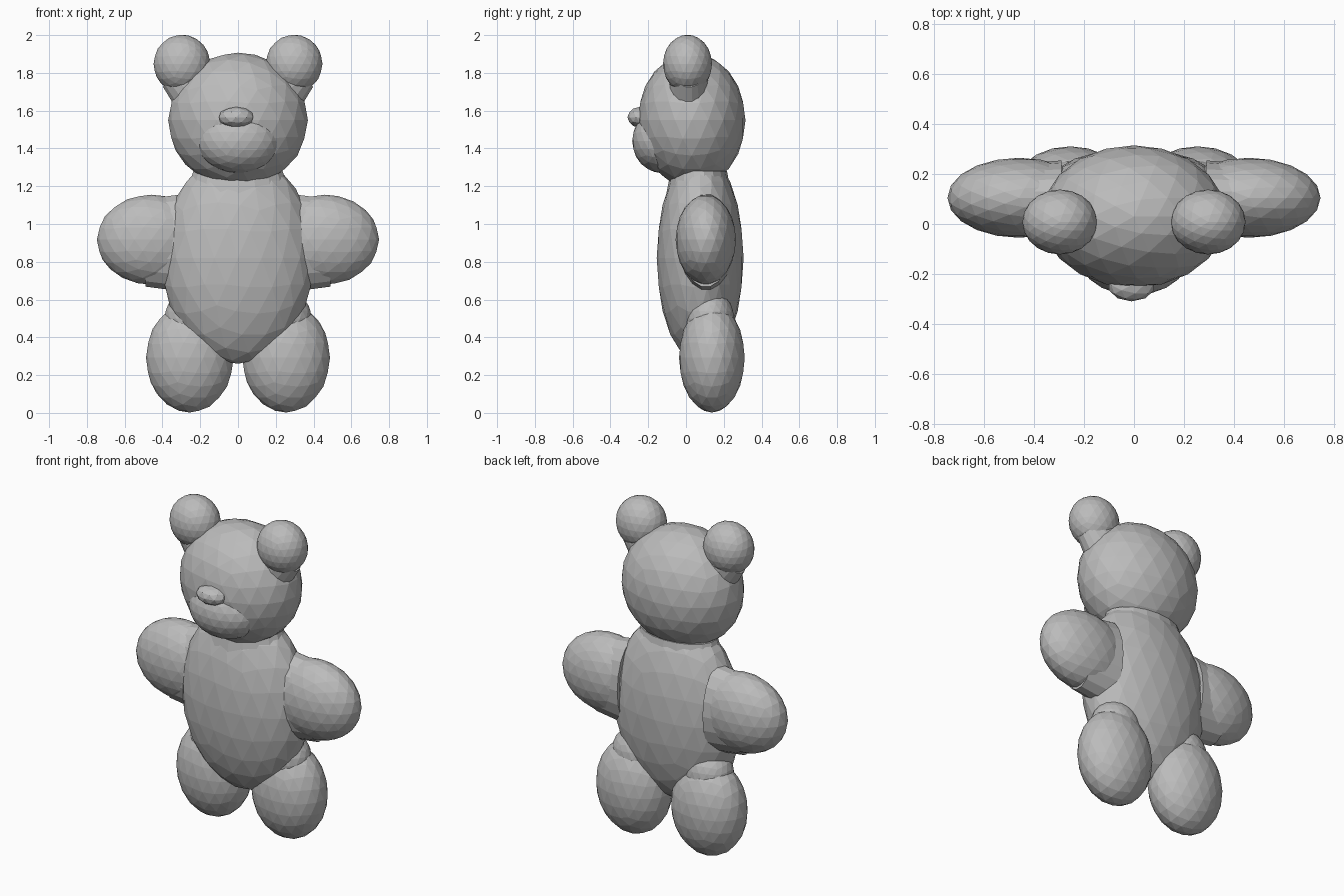
import bpy
from math import pi

cube = bpy.data.objects.get("Cube")
if cube:
    bpy.data.objects.remove(cube, do_unlink=True)

# One plain grey for the whole toy
grey = bpy.data.materials.new("plain_grey")
grey.use_nodes = True
colour = (0.5, 0.5, 0.5, 1)
grey.diffuse_color = colour
grey.node_tree.nodes["Principled BSDF"].inputs["Base Color"].default_value = colour


def finish(name, scale):
    ob = bpy.context.object
    ob.name = name
    ob.scale = scale
    ob.data.materials.append(grey)
    bpy.ops.object.transform_apply(location=False, rotation=True, scale=True)
    bpy.ops.object.shade_flat()
    return ob


def ball(name, centre, radii, detail=3):
    """Faceted ellipsoid."""
    bpy.ops.mesh.primitive_ico_sphere_add(subdivisions=detail, radius=1, location=centre)
    return finish(name, radii)


def joint(name, centre, length, r1, r2, squash, turn=0):
    """Flattened cone that blends two parts; squash narrows it in y."""
    bpy.ops.mesh.primitive_cone_add(vertices=18, radius1=r1, radius2=r2, depth=length,
                                    location=centre, rotation=(0, turn, 0))
    bpy.ops.object.transform_apply(location=False, rotation=True, scale=False)
    return finish(name, (1, squash, 1))


# Torso, neck and head
ball("torso", (0, 0.075, 0.82), (0.405, 0.23, 0.56))
joint("neck", (0, 0.068, 1.2), 0.16, 0.29, 0.24, 0.62)
ball("head", (0, 0.03, 1.55), (0.37, 0.285, 0.357))
ball("muzzle", (0, -0.13, 1.44), (0.22, 0.155, 0.17))
ball("nose", (-0.01, -0.245, 1.565), (0.095, 0.065, 0.055), 2)

# Mirrored limbs and ears
for side, s in (("left", 1), ("right", -1)):
    ball(side + "_ear", (s * 0.297, 0.008, 1.848), (0.15, 0.13, 0.154), 3)
    joint(side + "_ear_root", (s * 0.25, 0.015, 1.76), 0.16, 0.17, 0.13, 0.7, s * pi / 4)
    ball(side + "_arm", (s * 0.46, 0.105, 0.917), (0.287, 0.16, 0.238))
    joint(side + "_shoulder", (s * 0.39, 0.105, 0.9), 0.2, 0.262, 0.235, 0.57, s * pi / 2)
    ball(side + "_leg", (s * 0.255, 0.137, 0.292), (0.232, 0.174, 0.29))
    ball(side + "_hip", (s * 0.24, 0.125, 0.5), (0.15, 0.13, 0.15))
